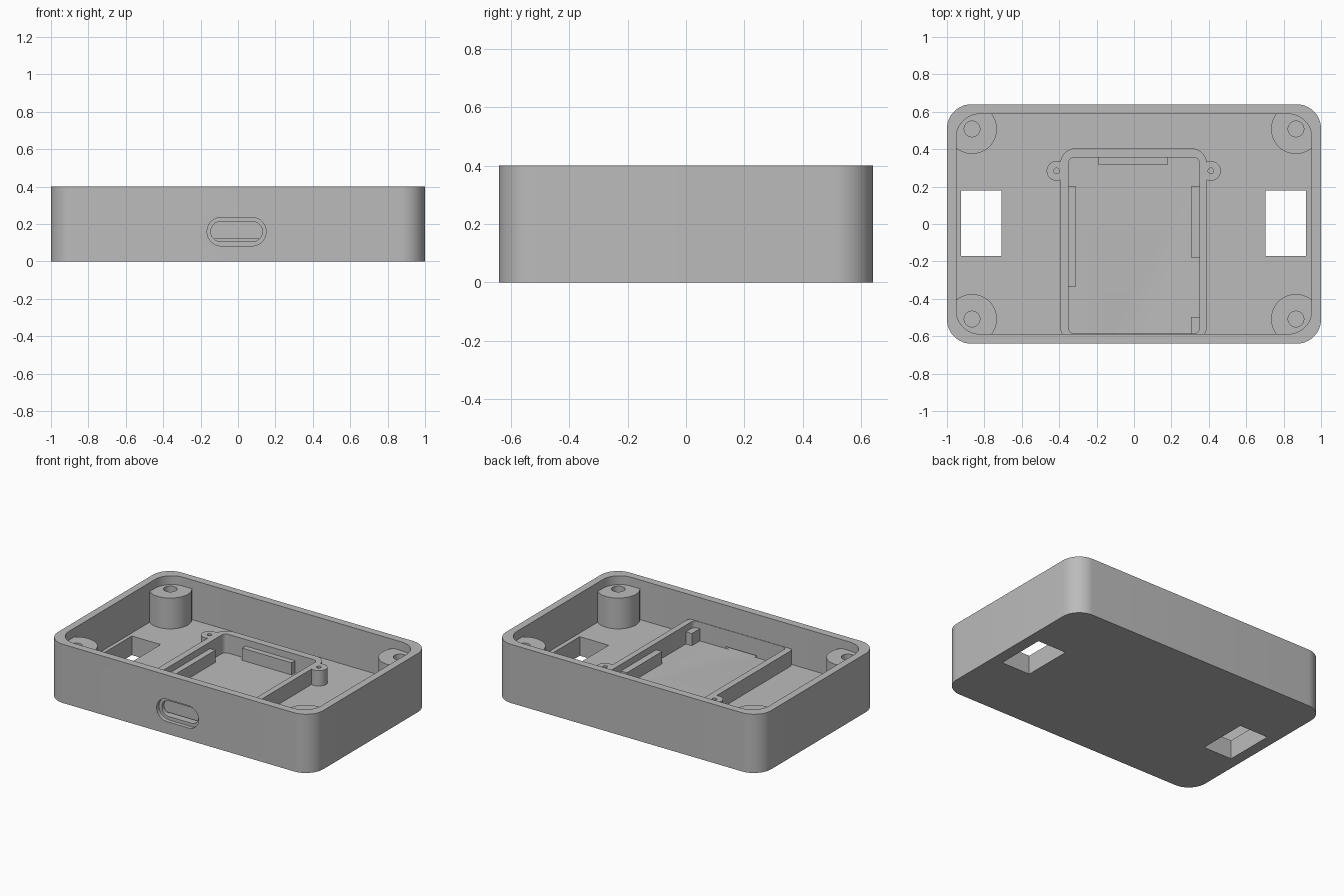
import bpy, bmesh, math
from mathutils import Matrix

cube = bpy.data.objects.get("Cube")
if cube:
    bpy.data.objects.remove(cube, do_unlink=True)

grey = bpy.data.materials.new("plain grey")
grey.use_nodes = True
GREY = (0.5, 0.5, 0.5, 1)
grey.diffuse_color = GREY
grey.node_tree.nodes["Principled BSDF"].inputs["Base Color"].default_value = GREY

FLOOR, FRAME_TOP, TOP = 0.13, 0.235, 0.4


def prism(name, x0, x1, y0, y1, z0, z1, r=0, seg=12):
    """Upright prism with a rounded rectangle outline."""
    pts = []
    if r:
        corners = ((x1 - r, y1 - r), (x0 + r, y1 - r), (x0 + r, y0 + r), (x1 - r, y0 + r))
        for i, (cx, cy) in enumerate(corners):
            for k in range(seg + 1):
                a = math.pi / 2 * (i + k / seg)
                pts.append((cx + r * math.cos(a), cy + r * math.sin(a), z0))
    else:
        pts = [(x1, y1, z0), (x0, y1, z0), (x0, y0, z0), (x1, y0, z0)]
    bm = bmesh.new()
    base = bm.faces.new([bm.verts.new(p) for p in pts])
    top = bmesh.ops.extrude_face_region(bm, geom=[base])["geom"]
    bmesh.ops.translate(bm, vec=(0, 0, z1 - z0),
                        verts=[v for v in top if isinstance(v, bmesh.types.BMVert)])
    bmesh.ops.remove_doubles(bm, verts=bm.verts, dist=1e-5)
    bmesh.ops.recalc_face_normals(bm, faces=bm.faces)
    return finish(name, bm)


def cylinder(name, x, y, r, z0, z1, seg=48):
    bm = bmesh.new()
    bmesh.ops.create_cone(bm, cap_ends=True, segments=seg, radius1=r, radius2=r, depth=z1 - z0,
                          matrix=Matrix.Translation((x, y, (z0 + z1) / 2)))
    return finish(name, bm)


def finish(name, bm):
    mesh = bpy.data.meshes.new(name)
    bm.to_mesh(mesh)
    bm.free()
    mesh.materials.append(grey)
    obj = bpy.data.objects.new(name, mesh)
    bpy.context.collection.objects.link(obj)
    return obj


def combine(obj, tool, operation="DIFFERENCE"):
    """Apply a boolean and discard the tool."""
    mod = obj.modifiers.new("combine", "BOOLEAN")
    mod.operation, mod.object, mod.solver = operation, tool, "EXACT"
    bpy.context.view_layer.objects.active = obj
    bpy.ops.object.modifier_apply(modifier=mod.name)
    bpy.data.objects.remove(tool, do_unlink=True)


def slot(x0, x1, z0, z1, y0, y1):
    """Stadium-shaped cutter running through the front wall."""
    obj = prism("slot_cutter", x0, x1, z0, z1, -y1, -y0, (z1 - z0) / 2 - 0.001)
    obj.data.transform(Matrix.Rotation(math.pi / 2, 4, "X"))
    return obj


# Open tray with rounded corners
tray = prism("tray", -1, 1, -0.64, 0.64, 0, TOP, 0.13)
combine(tray, prism("cavity", -0.95, 0.95, -0.588, 0.588, FLOOR, TOP + 0.1, 0.125))

# Shallow board recess and the two floor windows
combine(tray, prism("recess", -0.35, 0.35, -0.585, 0.355, 0.107, FLOOR + 0.05, 0.03))
for x0, x1 in ((-0.925, -0.708), (0.702, 0.92)):
    combine(tray, prism("window", x0, x1, -0.17, 0.178, -0.1, FLOOR + 0.1))

# Stepped connector slot in the front wall
combine(tray, slot(-0.165, 0.15, 0.083, 0.235, -0.7, -0.613))
combine(tray, slot(-0.145, 0.13, 0.106, 0.213, -0.65, -0.55))

# Corner screw posts, trimmed to stay inside the wall
parts = [tray]
for sx, side in ((-1, "right"), (1, "left")):
    for sy, end in ((-1, "front"), (1, "back")):
        x, y = sx * 0.866, sy * 0.508
        post = cylinder(f"{end}_{side}_post", x, y, 0.133, FLOOR - 0.02, 0.34, 64)
        combine(post, prism("trim", -0.97, 0.97, -0.61, 0.61, 0, TOP, 0.12), "INTERSECT")
        combine(post, cylinder("bore", x, y, 0.042, 0.16, TOP))
        parts.append(post)

# Board frame with screw ears
frame = prism("board_frame", -0.395, 0.39, -0.63, 0.405, FLOOR - 0.01, FRAME_TOP, 0.085)
for x in (-0.414, 0.411):
    combine(frame, cylinder("ear", x, 0.284, 0.053, FLOOR - 0.01, FRAME_TOP), "UNION")
combine(frame, prism("opening", -0.35, 0.35, -0.585, 0.355, 0, TOP, 0.03))
for x in (-0.414, 0.411):
    combine(frame, cylinder("ear_bore", x, 0.284, 0.015, 0.15, TOP, 24))
# Keep the frame clear of the slot and inside the front wall
combine(frame, prism("front_trim", -0.6, 0.6, -0.7, -0.589, 0, TOP))
parts.append(frame)

# Ledges that support the board
for name, x0, x1, y0, y1 in (("back_ledge", -0.192, 0.182, 0.318, 0.36),
                             ("right_ledge", -0.355, -0.31, -0.335, 0.2),
                             ("left_ledge", 0.305, 0.355, -0.178, 0.2),
                             ("front_left_stop", 0.305, 0.355, -0.59, -0.498)):
    parts.append(prism(name, x0, x1, y0, y1, 0.1, 0.19))

# Smooth curved walls, crisp edges
bpy.ops.object.select_all(action="DESELECT")
for obj in parts:
    obj.select_set(True)
bpy.context.view_layer.objects.active = tray
bpy.ops.object.shade_smooth_by_angle(angle=math.radians(30))
